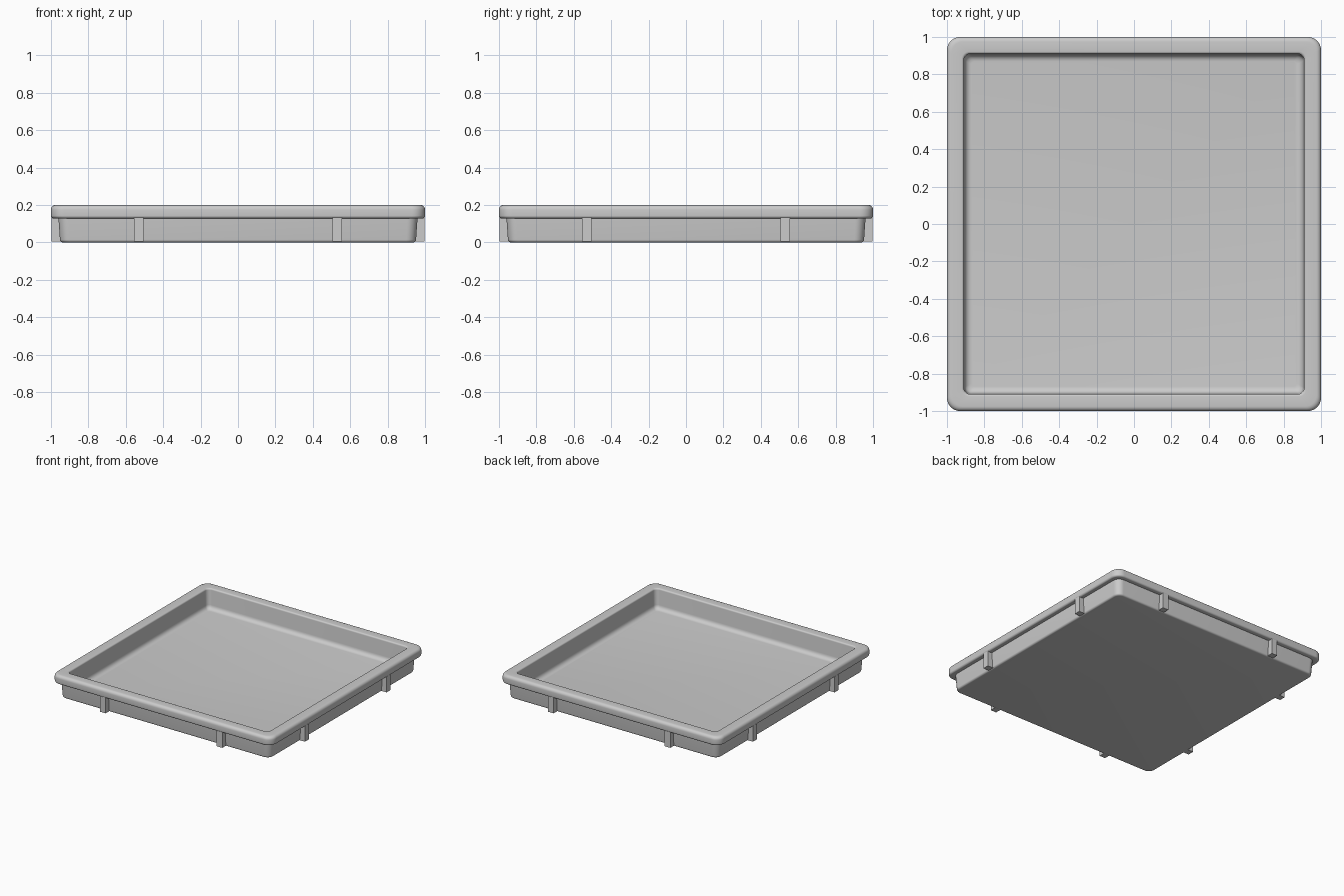
import bpy, bmesh, math
from mathutils import Matrix

if "Cube" in bpy.data.objects:
    bpy.data.objects.remove(bpy.data.objects["Cube"])

STEPS = 8  # segments per rounded corner


def rounded_square(bm, half, radius, z):
    ring = []
    c = half - radius
    for q, (sx, sy) in enumerate([(1, 1), (-1, 1), (-1, -1), (1, -1)]):
        for i in range(STEPS + 1):
            a = (q + i / STEPS) * math.pi / 2
            ring.append(bm.verts.new((sx * c + radius * math.cos(a),
                                      sy * c + radius * math.sin(a), z)))
    return ring


def arc(cx, cz, r, start, end, n=5):
    pts = []
    for i in range(n + 1):
        a = math.radians(start + (end - start) * i / n)
        pts.append((cx + r * math.cos(a), cz + r * math.sin(a)))
    return pts


def finish(bm, name, angle):
    bmesh.ops.recalc_face_normals(bm, faces=bm.faces)
    mesh = bpy.data.meshes.new(name)
    bm.to_mesh(mesh)
    bm.free()
    ob = bpy.data.objects.new(name, mesh)
    bpy.context.collection.objects.link(ob)
    bpy.ops.object.select_all(action='DESELECT')
    ob.select_set(True)
    bpy.context.view_layer.objects.active = ob
    bpy.ops.object.shade_smooth_by_angle(angle=math.radians(angle))
    return ob


# Tray: wall cross-section from underside, round the rim, to the inner floor
profile = (arc(0.937, 0.015, 0.015, -90, 0)
           + [(0.96, 0.13)]
           + arc(0.985, 0.143, 0.015, -75, 0)
           + arc(0.975, 0.175, 0.025, 0, 90)
           + arc(0.922, 0.188, 0.012, 90, 180)
           + arc(0.87, 0.07, 0.035, 0, -90))
bm = bmesh.new()
rings = []
for half, z in profile:
    radius = 0.055 + (half - 0.96) * 0.4
    rings.append(rounded_square(bm, half, radius, z))
for a, b in zip(rings, rings[1:]):
    for i in range(len(a)):
        j = (i + 1) % len(a)
        bm.faces.new((a[i], a[j], b[j], b[i]))
bm.faces.new(rings[0])
bm.faces.new(rings[-1])
finish(bm, "tray", 35)

# Ribs: two under the rim on each side
bm = bmesh.new()
for side in range(4):
    for x in (-0.53, 0.53):
        m = (Matrix.Rotation(side * math.pi / 2, 4, 'Z')
             @ Matrix.Translation((x, -0.97, 0.0695))
             @ Matrix.Diagonal((0.052, 0.056, 0.129, 1)))
        bmesh.ops.create_cube(bm, size=1, matrix=m)
finish(bm, "support_ribs", 30)
